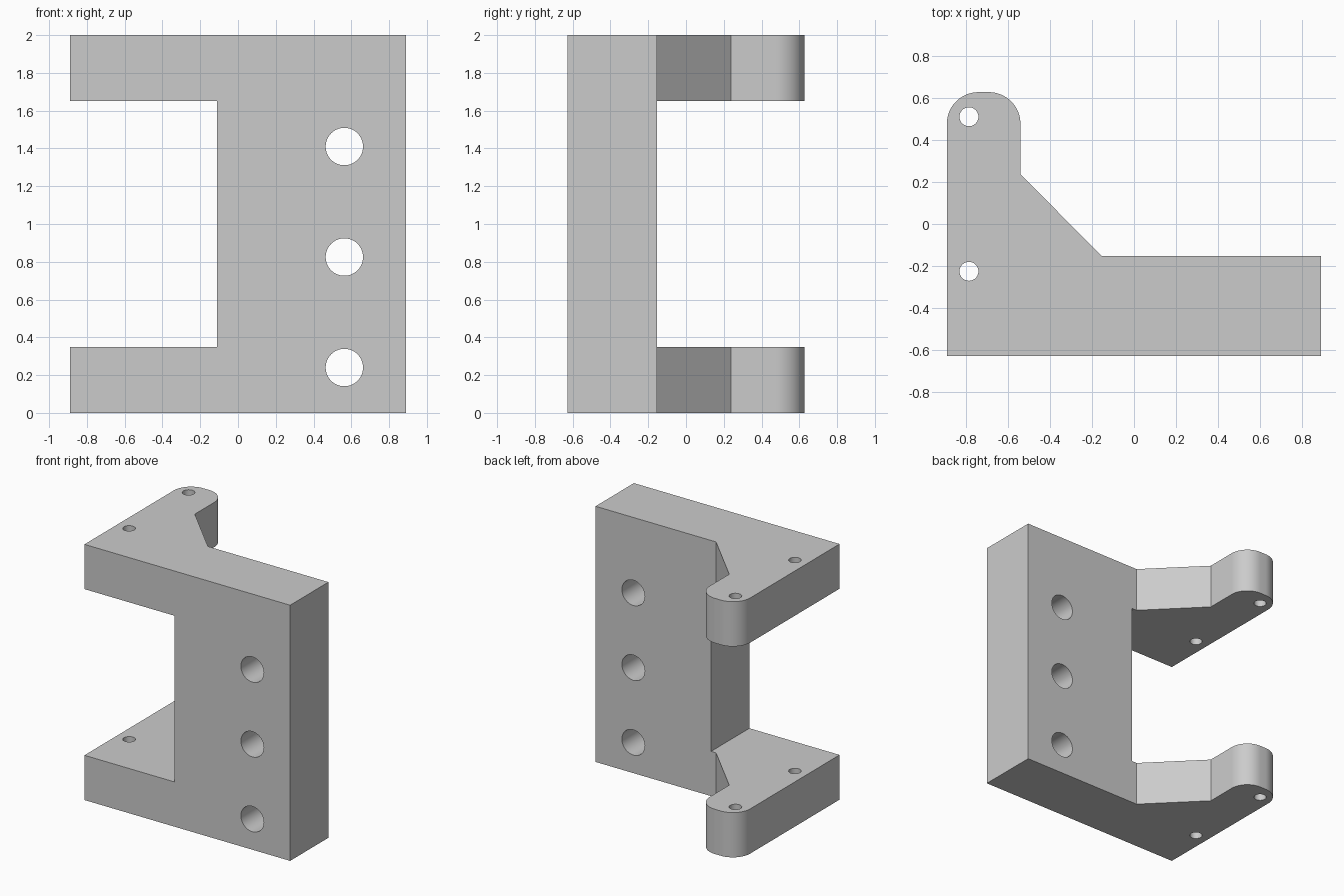
import bpy
import bmesh
from math import pi, cos, sin, radians
from mathutils import Matrix, Vector

default_cube = bpy.data.objects.get("Cube")
if default_cube:
    bpy.data.objects.remove(default_cube, do_unlink=True)

grey = bpy.data.materials.new("plain grey")
grey.use_nodes = True
colour = (0.6, 0.6, 0.6, 1)
grey.diffuse_color = colour
grey.node_tree.nodes["Principled BSDF"].inputs["Base Color"].default_value = colour


def make_object(name, bm):
    bmesh.ops.recalc_face_normals(bm, faces=bm.faces)
    mesh = bpy.data.meshes.new(name)
    bm.to_mesh(mesh)
    bm.free()
    mesh.materials.append(grey)
    obj = bpy.data.objects.new(name, mesh)
    bpy.context.collection.objects.link(obj)
    return obj


def arc(cx, cy, radius, start, end, steps=16):
    angles = [start + (end - start) * i / steps for i in range(steps + 1)]
    return [(cx + radius * cos(a), cy + radius * sin(a)) for a in angles]


def add_box(bm, low, high):
    low, high = Vector(low), Vector(high)
    matrix = Matrix.Translation((low + high) / 2) @ Matrix.Diagonal((*(high - low), 1))
    bmesh.ops.create_cube(bm, size=1, matrix=matrix)


def add_drill(bm, centre, radius, length, turn=0):
    matrix = Matrix.Translation(centre) @ Matrix.Rotation(turn, 4, "X")
    bmesh.ops.create_cone(bm, cap_ends=True, segments=48, radius1=radius,
                          radius2=radius, depth=length, matrix=matrix)


# Bracket: L-shaped plan with rounded arm end and sloped gusset, extruded up
corner = 0.15
outline = [(-0.89, -0.627), (0.89, -0.627), (0.89, -0.153), (-0.153, -0.153), (-0.54, 0.237)]
outline += arc(-0.54 - corner, 0.627 - corner, corner, 0, pi / 2)
outline += arc(-0.89 + corner, 0.627 - corner, corner, pi / 2, pi)
bm = bmesh.new()
base = bm.faces.new([bm.verts.new((x, y, 0)) for x, y in outline])
grown = bmesh.ops.extrude_face_region(bm, geom=[base])["geom"]
bmesh.ops.translate(bm, vec=(0, 0, 2),
                    verts=[v for v in grown if isinstance(v, bmesh.types.BMVert)])
bracket = make_object("hinge_bracket", bm)

# Opening between the two arms
bm = bmesh.new()
add_box(bm, (-1.2, -1, 0.35), (-0.11, 1, 1.65))
cutters = [make_object("arm_gap_cutter", bm)]

# Bolt holes through the plate and pin holes through both arms
bm = bmesh.new()
for z in (0.24, 0.825, 1.41):
    add_drill(bm, (0.563, -0.39, z), 0.099, 1, pi / 2)
for y in (-0.225, 0.51):
    add_drill(bm, (-0.785, y, 1), 0.045, 3)
cutters.append(make_object("hole_cutter", bm))

bpy.ops.object.select_all(action="DESELECT")
bracket.select_set(True)
bpy.context.view_layer.objects.active = bracket
for cutter in cutters:
    cut = bracket.modifiers.new(cutter.name, "BOOLEAN")
    cut.operation = "DIFFERENCE"
    cut.solver = "EXACT"
    cut.object = cutter
    bpy.ops.object.modifier_apply(modifier=cut.name)
    bpy.data.objects.remove(cutter, do_unlink=True)

bpy.ops.object.shade_smooth_by_angle(angle=radians(30))
